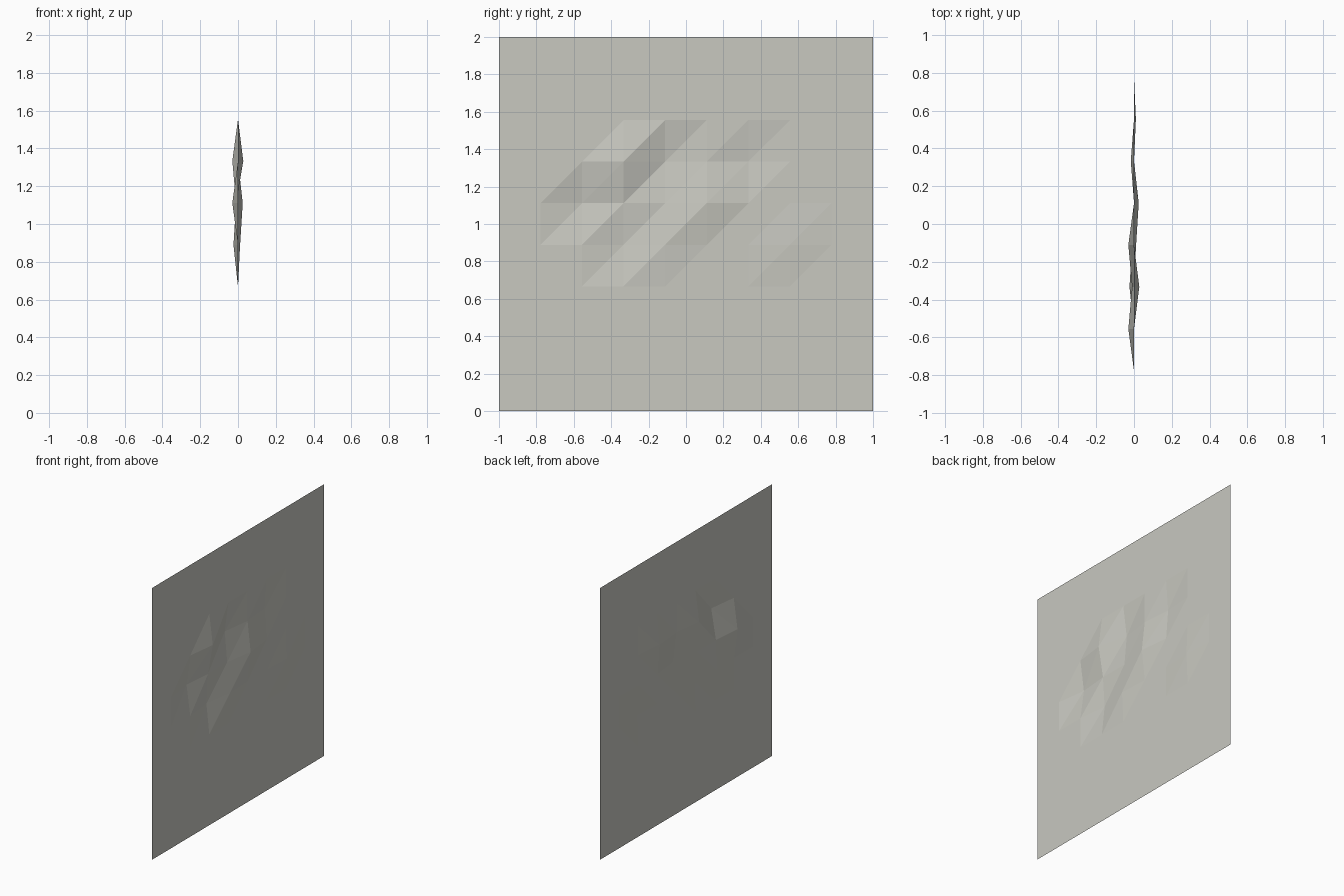
import bpy, bmesh

if "Cube" in bpy.data.objects:
    bpy.data.objects.remove(bpy.data.objects["Cube"])

N = 9                 # cells per side
STEP = 2 / N

# Relief of the crumpled middle: rows of x offsets, starting at y column 2
RELIEF = {
    4: [0.0, -0.024, 0.011, 0.0, 0.0, 0.01],
    5: [-0.03, -0.01, -0.01, 0.025, 0.0, 0.0],
    6: [0.0, 0.028, -0.03, 0.0, -0.017, 0.0],
}

# Upright square sheet with a regular grid
bm = bmesh.new()
grid = [[bm.verts.new((0, -1 + j * STEP, i * STEP)) for j in range(N + 1)]
        for i in range(N + 1)]
for i, row in RELIEF.items():
    for k, h in enumerate(row):
        grid[i][2 + k].co.x = h

# Triangles split along the rising diagonal, facing +x
for i in range(N):
    for j in range(N):
        a, b = grid[i][j], grid[i][j + 1]
        c, d = grid[i + 1][j + 1], grid[i + 1][j]
        bm.faces.new((a, b, c))
        bm.faces.new((a, c, d))

mesh = bpy.data.meshes.new("sheet")
bm.to_mesh(mesh)
bm.free()
sheet = bpy.data.objects.new("rippled_sheet", mesh)
bpy.context.collection.objects.link(sheet)

# Warm light grey
mat = bpy.data.materials.new("warm light grey")
mat.diffuse_color = (0.578, 0.578, 0.527, 1)
mat.use_nodes = True
mat.node_tree.nodes["Principled BSDF"].inputs["Base Color"].default_value = mat.diffuse_color
mesh.materials.append(mat)
